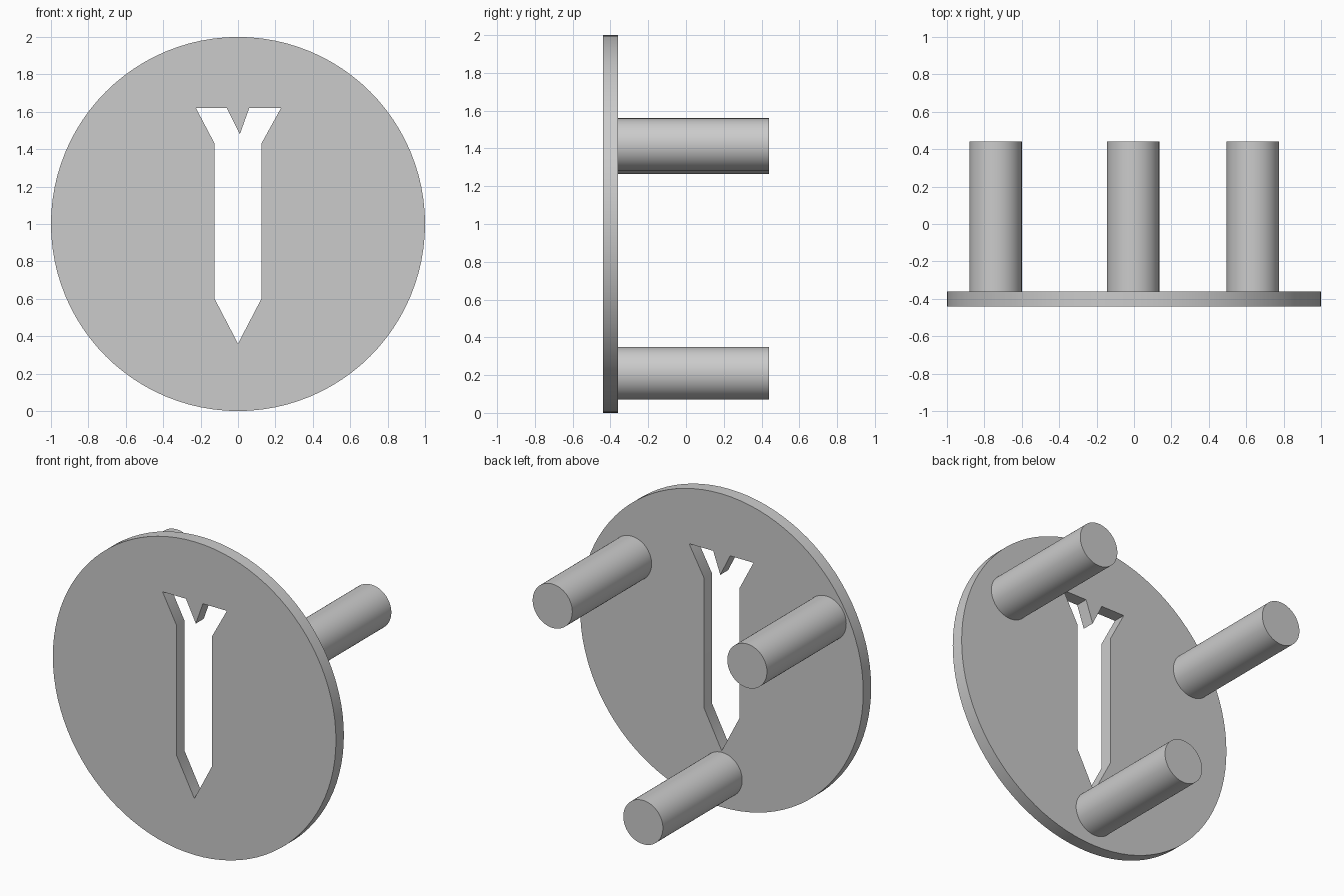
import bpy, bmesh, math

if "Cube" in bpy.data.objects:
    bpy.data.objects.remove(bpy.data.objects["Cube"], do_unlink=True)

# Plain grey material
grey = bpy.data.materials.new("plain_grey")
grey.use_nodes = True
colour = (0.6, 0.6, 0.6, 1)
grey.diffuse_color = colour
grey.node_tree.nodes["Principled BSDF"].inputs["Base Color"].default_value = colour


def finish(obj):
    """Assign the colour and smooth only the round walls."""
    obj.data.materials.clear()
    obj.data.materials.append(grey)
    bpy.ops.object.select_all(action='DESELECT')
    obj.select_set(True)
    bpy.context.view_layer.objects.active = obj
    bpy.ops.object.shade_smooth_by_angle(angle=math.radians(30))


def add_outline(curve, points):
    spline = curve.splines.new('POLY')
    spline.points.add(len(points) - 1)
    for p, (x, z) in zip(spline.points, points):
        p.co = (x, z, 0, 1)
    spline.use_cyclic_u = True


# Round plate with a pointed, notched slot through it
SEGMENTS = 96
rim = [(math.cos(math.tau * i / SEGMENTS), 1 + math.sin(math.tau * i / SEGMENTS))
       for i in range(SEGMENTS)]
slot = [(-0.225, 1.62), (-0.06, 1.62), (0.01, 1.48), (0.06, 1.62), (0.23, 1.62),
        (0.125, 1.43), (0.125, 0.6), (0, 0.36), (-0.125, 0.6), (-0.125, 1.43)]
curve = bpy.data.curves.new("plate_outline", 'CURVE')
curve.dimensions = '2D'
curve.fill_mode = 'BOTH'
curve.extrude = 0.04
add_outline(curve, rim)
add_outline(curve, slot)
plate = bpy.data.objects.new("slotted_plate", curve)
bpy.context.collection.objects.link(plate)
plate.location.y = -0.4
plate.rotation_euler.x = math.pi / 2
bpy.ops.object.select_all(action='DESELECT')
plate.select_set(True)
bpy.context.view_layer.objects.active = plate
bpy.ops.object.convert(target='MESH')
plate = bpy.context.object
plate.name = "slotted_plate"

# Weld caps to walls
bm = bmesh.new()
bm.from_mesh(plate.data)
bmesh.ops.remove_doubles(bm, verts=bm.verts, dist=0.0005)
bmesh.ops.recalc_face_normals(bm, faces=bm.faces)
bm.to_mesh(plate.data)
bm.free()
finish(plate)

# Three pegs standing out from the back
pegs = {"right_peg": (-0.74, 1.405), "left_peg": (0.635, 1.42), "lower_peg": (-0.005, 0.21)}
for name, (x, z) in pegs.items():
    bpy.ops.mesh.primitive_cylinder_add(vertices=64, radius=0.14, depth=0.8,
                                        location=(x, 0.04, z),
                                        rotation=(math.pi / 2, 0, 0))
    peg = bpy.context.object
    peg.name = name
    finish(peg)
